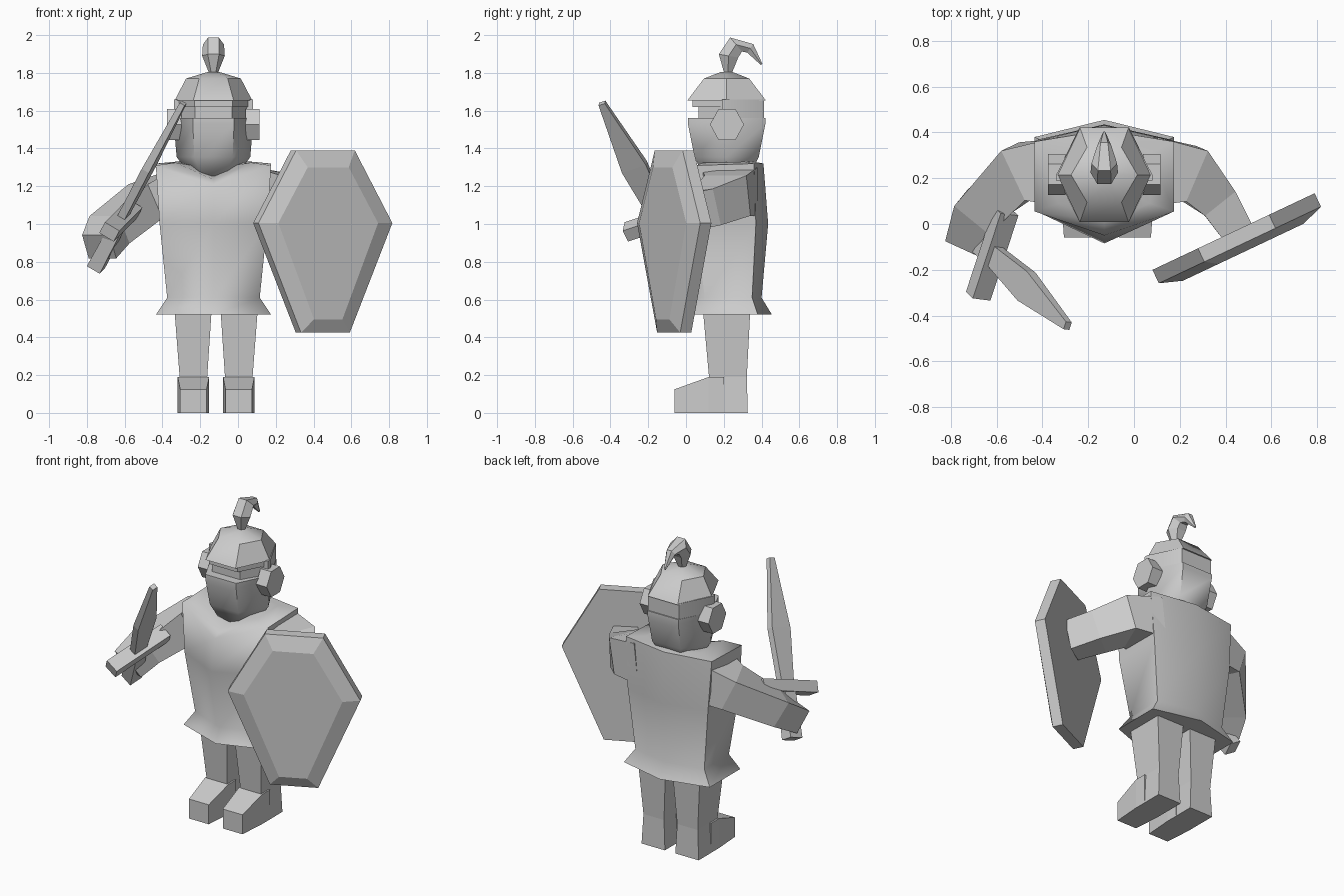
import bpy, bmesh, math
from mathutils import Vector as V

if "Cube" in bpy.data.objects:
    bpy.data.objects.remove(bpy.data.objects["Cube"])

CX, CY = -0.13, 0.215          # body axis


def loft(name, rings, smooth=0):
    """Skin a list of equal-length point rings, capping both ends."""
    bm = bmesh.new()
    vs = [[bm.verts.new(p) for p in r] for r in rings]
    n = len(vs[0])
    for a, b in zip(vs, vs[1:]):
        for i in range(n):
            j = (i + 1) % n
            bm.faces.new((a[i], a[j], b[j], b[i]))
    bm.faces.new(vs[0][::-1])
    bm.faces.new(vs[-1])
    bmesh.ops.recalc_face_normals(bm, faces=bm.faces)
    me = bpy.data.meshes.new(name)
    bm.to_mesh(me)
    bm.free()
    ob = bpy.data.objects.new(name, me)
    bpy.context.collection.objects.link(ob)
    if smooth:
        bpy.ops.object.select_all(action='DESELECT')
        ob.select_set(True)
        bpy.context.view_layer.objects.active = ob
        bpy.ops.object.shade_smooth_by_angle(angle=math.radians(smooth))
    return ob


def rect(c, a, b):
    """Four corners around c, spanned by half-axes a and b."""
    c, a, b = V(c), V(a), V(b)
    return [c - a - b, c + a - b, c + a + b, c - a + b]


def tube(name, path):
    """Four-sided limb along (point, half width, half height) stations."""
    pts = [V(p) for p, _, _ in path]
    rings = []
    for i, (p, w, h) in enumerate(path):
        d = (pts[min(i + 1, len(pts) - 1)] - pts[max(i - 1, 0)]).normalized()
        s = d.cross(V((0, 0, 1))).normalized()
        rings.append(rect(p, s * w, s.cross(d) * h))
    return loft(name, rings)


# Tunic: hexagonal section with a point at front and back, V neckline
def body(w, front, fs, bs, back, zf, zs, zb):
    return [V((CX, front, zf)), V((CX + w, fs, zs)), V((CX + w, bs, zb)),
            V((CX, back, zb)), V((CX - w, bs, zb)), V((CX - w, fs, zs))]

loft("tunic", [
    body(.305, -.04, .07, .38, .455, .52, .52, .52),
    body(.245, .00, .10, .35, .40, .61, .61, .61),
    body(.285, -.085, .05, .37, .435, 1.0, 1.0, 1.0),
    body(.305, -.05, .055, .36, .41, 1.20, 1.31, 1.32),
    body(.20, .01, .09, .31, .36, 1.235, 1.325, 1.33),
    body(.11, .09, .14, .27, .31, 1.25, 1.31, 1.32)], 62)


# Head and helmet: hexagonal rings with flat front and back
def hexa(x, y, z, flat=.52, cy=CY):
    return [V((CX + a * x, cy + b * y, z)) for a, b in
            ((1, 0), (flat, 1), (-flat, 1), (-1, 0), (-flat, -1), (flat, -1))]

loft("helmet_lower", [hexa(.12, .12, 1.25), hexa(.195, .17, 1.355),
                      hexa(.21, .205, 1.53), hexa(.21, .205, 1.56)], 62)
loft("face", [hexa(.19, .15, 1.5), hexa(.19, .15, 1.67)])
loft("visor_brow", [hexa(.195, .18, 1.62), hexa(.195, .18, 1.656)])


def back_half(z):
    return [V((CX + a, b, z)) for a, b in ((-.21, .19), (.21, .19), (.21, CY), (.11, .413),
                                           (-.11, .413), (-.21, CY))]

loft("helmet_back", [back_half(1.54), back_half(1.66)], 62)
loft("helmet_dome", [hexa(.205, .207, 1.655), hexa(.145, .12, 1.77),
                     hexa(.03, .03, 1.805)], 40)

# Hexagonal ear discs and legs, one per side
for side, label in ((-1, "right"), (1, "left")):
    loft(label + "_ear_disc", [
        [V((CX + side * x, .217 + .09 * math.cos(k * math.pi / 3),
            1.527 + .095 * math.sin(k * math.pi / 3))) for k in range(6)]
        for x in (.17, .245)])
    lx = -.116 + side * .12
    loft(label + "_leg", [rect((lx + side * dx, y, z), (w, 0, 0), (0, l, 0))
                          for dx, y, z, w, l in
                          ((0, .222, 0, .083, .105), (0, .222, .19, .073, .1),
                           (.002, .215, .54, .098, .125))])
    loft(label + "_foot", [rect((lx, y, h / 2), (w, 0, 0), (0, 0, h / 2))
                           for y, w, h in ((-.06, .07, .125), (.12, .083, .19),
                                           (.2, .083, .19))])

# Plume curling backwards
plume = []
for y, z, r, ang in ((.222, 1.79, .02, 90), (.225, 1.89, .06, 80), (.265, 1.95, .056, 40),
                     (.34, 1.93, .032, -35), (.40, 1.845, .006, -65)):
    t = math.radians(ang)
    up = V((0, -math.sin(t), math.cos(t)))
    plume.append([V((CX, y, z)) + V((1, 0, 0)) * r * math.cos(k * math.pi / 3)
                  + up * r * math.sin(k * math.pi / 3) for k in range(6)])
loft("plume", plume)

# Arms
tube("left_arm", [((.08, .23, 1.17), .15, .13), ((.25, .22, 1.15), .12, .11),
                  ((.36, .11, 1.09), .085, .1), ((.45, -.03, 1.06), .07, .1)])
tube("right_arm", [((-.3, .23, 1.17), .15, .13), ((-.49, .23, 1.12), .12, .1),
                   ((-.68, .05, .97), .1, .085), ((-.735, -.07, .88), .08, .075)])

# Sword: axis, guard direction and thickness direction
base = V((-.62, -.13, 1.02))
d = (V((-.29, -.445, 1.64)) - base)
length = d.length
d.normalize()
g = V((.13, .4, .13))
g = (g - d * g.dot(d)).normalized()
n = d.cross(g)


def bar(name, stations):
    return loft(name, [rect(base + d * t, g * w, n * h) for t, w, h in stations])

bar("sword_blade", [(0, .045, .022), (.35, .07, .022), (length, .018, .015)])
bar("sword_guard", [(-.035, .205, .045), (.035, .205, .045)])
bar("sword_grip", [(-.31, .045, .04), (0, .04, .035)])

# Shield: tapered hexagonal slab with a bevelled front
u, out, centre = V((.904, .427, 0)), V((.427, -.904, 0)), V((.435, -.033, 0))


def plate(top, mid, bottom, z1, z0, t):
    return [centre + u * a + out * t + V((0, 0, z)) for a, z in
            ((-top, z1), (top, z1), (mid, 1.005), (bottom, z0), (-bottom, z0), (-mid, 1.005))]

loft("shield", [plate(.172, .392, .143, 1.39, .425, 0),
                plate(.172, .392, .143, 1.39, .425, .065),
                plate(.12, .292, .083, 1.30, .495, .1)])
